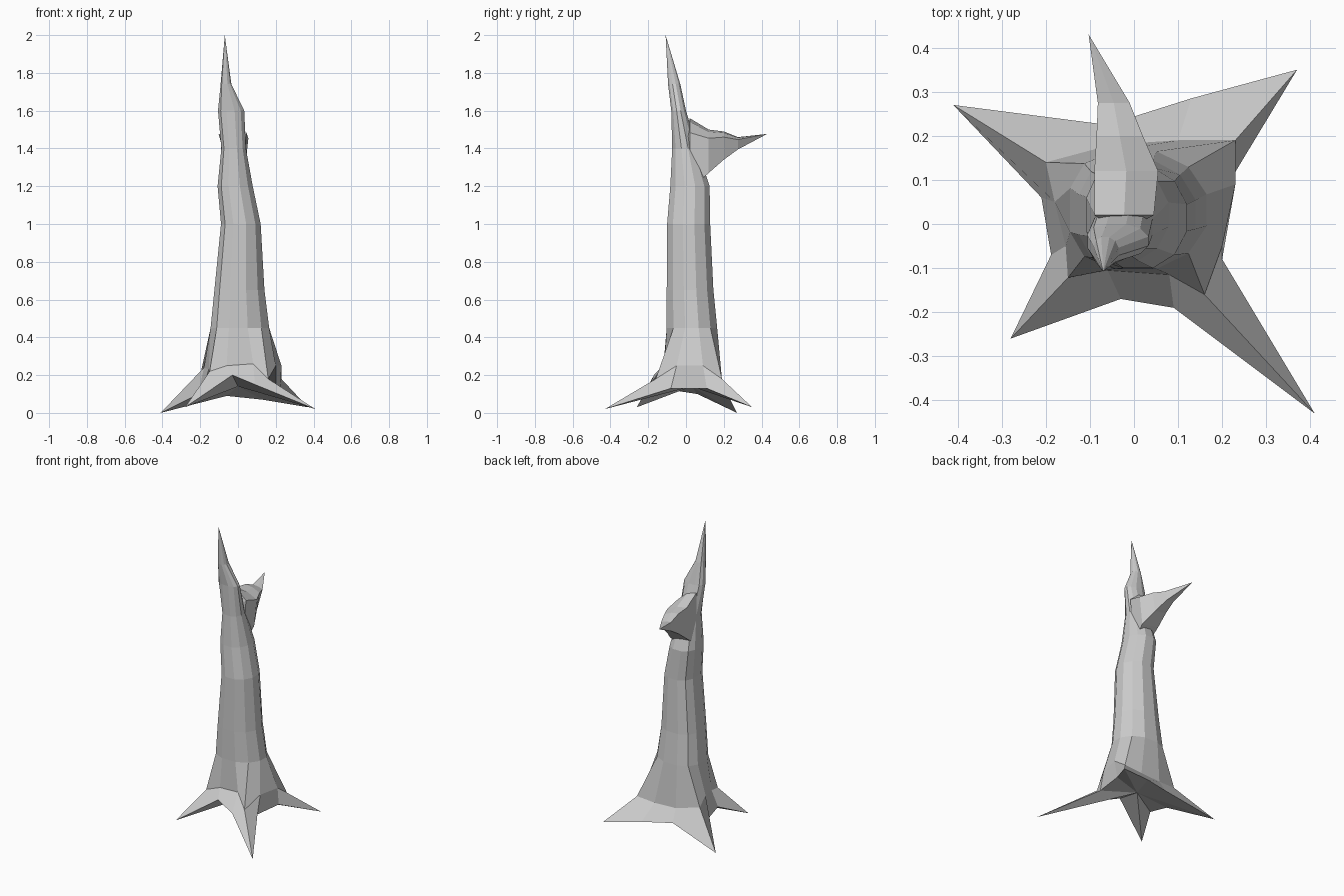
import bpy, bmesh
from math import cos, sin, radians, copysign

if "Cube" in bpy.data.objects:
    bpy.data.objects.remove(bpy.data.objects["Cube"])

SIDES = 12


def trunk_ring(x0, x1, y0, y1):
    """Outline from the front left corner: boxy on the left, chamfered on the right."""
    pts = []
    for i in range(SIDES):
        a = radians(225 + i * 360 / SIDES)
        c, s = cos(a), sin(a)
        power = 0.75 if c < 0 else 1.0
        k = cos(radians(15)) ** power
        pts.append(((x0 + x1) / 2 + (x1 - x0) / 2 * copysign(abs(c) ** power, c) / k,
                    (y0 + y1) / 2 + (y1 - y0) / 2 * copysign(abs(s) ** power, s) / k))
    return pts


def loft(name, rings, base, tip):
    """Skin a stack of rings, closed by a fan at each end."""
    bm = bmesh.new()
    rows = [[bm.verts.new(p) for p in r] for r in rings]
    n = len(rows[0])
    b, t = bm.verts.new(base), bm.verts.new(tip)
    for i in range(n):
        j = (i + 1) % n
        bm.faces.new((b, rows[0][j], rows[0][i]))
        bm.faces.new((t, rows[-1][i], rows[-1][j]))
        for lo, hi in zip(rows, rows[1:]):
            bm.faces.new((lo[i], lo[j], hi[j], hi[i]))
    bmesh.ops.recalc_face_normals(bm, faces=bm.faces)
    mesh = bpy.data.meshes.new(name)
    bm.to_mesh(mesh)
    bm.free()
    ob = bpy.data.objects.new(name, mesh)
    bpy.context.collection.objects.link(ob)
    return ob


# Root outline: four pointed tips with arches between them
roots = [(-.28, -.26, .03), (-.03, -.17, .2), (.09, -.19, .15),
         (.41, -.43, .02), (.2, -.08, .13), (.225, .11, .13),
         (.37, .35, .03), (.13, .285, .07), (-.06, .225, .09),
         (-.41, .27, 0), (-.21, .06, .1), (-.188, -.07, .12)]

# Flare where the root ridges meet the trunk
flare = [(-.15, -.122, .22), (-.06, -.105, .25), (.08, -.115, .26),
         (.16, -.16, .18), (.2, -.05, .25), (.23, .09, .25),
         (.23, .19, .18), (.1, .19, .17), (-.05, .18, .17),
         (-.2, .14, .2), (-.18, .05, .24), (-.155, -.05, .23)]

# Trunk sections: z, x range, y range
sections = [(.45, -.145, .165, -.102, .165),
            (.65, -.125, .14, -.102, .145),
            (1.0, -.09, .12, -.1, .128),
            (1.2, -.108, .078, -.083, .125),
            (1.4, -.088, .042, -.073, .06),
            (1.6, -.106, .033, -.078, .0),
            (1.74, -.092, -.035, -.095, -.03)]
trunk_rings = [roots, flare]
for z, *box in sections:
    trunk_rings.append([(x, y, z) for x, y in trunk_ring(*box)])
loft("trunk", trunk_rings, (0, .03, .14), (-.07, -.108, 2.0))

# Broken branch sweeping back: y, x range, then underside and top heights
branch_rings = []
for y, x0, x1, z0, z1 in [(.02, -.09, .045, 1.18, 1.56),
                          (.12, -.09, .055, 1.27, 1.5),
                          (.2, -.085, .02, 1.34, 1.49),
                          (.275, -.082, -.01, 1.395, 1.46)]:
    h = z1 - z0
    branch_rings.append([(x0, y, z0 + h * .1), (x1 - .02, y, z0),
                         (x1, y, z1 - h * .2), ((x0 + x1) / 2, y, z1 - h * .05),
                         (x0, y, z1)])
loft("branch", branch_rings, (-.03, -.02, 1.4), (-.103, .43, 1.477))
